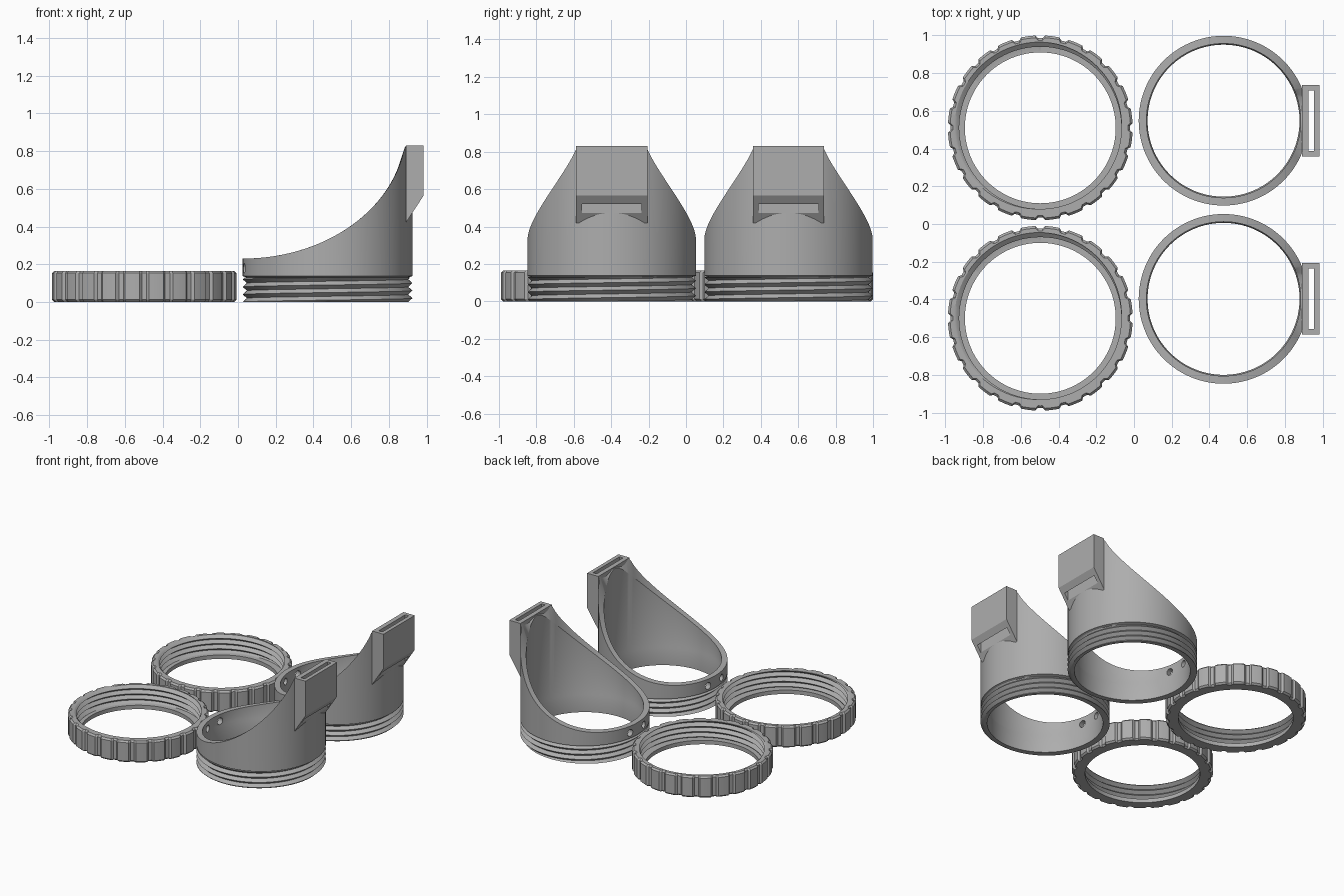
import bpy, bmesh, math

if "Cube" in bpy.data.objects:
    bpy.data.objects.remove(bpy.data.objects["Cube"])

grey = bpy.data.materials.new("plain grey")
grey.diffuse_color = (0.42, 0.42, 0.42, 1)
grey.use_nodes = True
grey.node_tree.nodes["Principled BSDF"].inputs["Base Color"].default_value = grey.diffuse_color
PITCH = 0.04


def finish(bm, name, loc, smooth=True):
    bmesh.ops.remove_doubles(bm, verts=bm.verts, dist=1e-5)
    bmesh.ops.dissolve_degenerate(bm, edges=bm.edges, dist=1e-5)
    bmesh.ops.recalc_face_normals(bm, faces=bm.faces)
    me = bpy.data.meshes.new(name)
    bm.to_mesh(me)
    bm.free()
    ob = bpy.data.objects.new(name, me)
    bpy.context.collection.objects.link(ob)
    ob.location = loc
    me.materials.append(grey)
    if smooth:
        bpy.ops.object.select_all(action='DESELECT')
        ob.select_set(True)
        bpy.context.view_layer.objects.active = ob
        bpy.ops.object.shade_smooth_by_angle(angle=math.radians(25))
    return ob


def thread(t, z0, z1, low, high):
    """Helical thread profile at turn fraction t, clipped to z0..z1."""
    pts = []
    for k in range(-5, int((z1 - z0) / PITCH + 2) * 4):
        z = min(max(z0 + PITCH * (k / 4 + t), z0), z1)
        ph = ((z - z0) / PITCH - t) % 1.0
        f = min(1, max(0, 2 - abs(ph - 0.5) * 4 - 0.5))
        pts.append((low + (high - low) * f, z))
    return pts


def sweep(name, loc, seg, profile):
    """Closed profile swept around z; the profile may change with the step."""
    bm = bmesh.new()
    cols = []
    for i in range(seg + 1):
        a = 2 * math.pi * i / seg
        cols.append([bm.verts.new((r * math.cos(a), r * math.sin(a), z))
                     for r, z in profile(i, i / seg)])
    n = len(cols[0])
    for a, b in zip(cols, cols[1:]):
        for j in range(n):
            bm.faces.new((a[j], b[j], b[(j + 1) % n], a[(j + 1) % n]))
    return finish(bm, name, loc)


def prism(name, loc, outline, y):
    """Outline in x,z extruded from -y to y."""
    bm = bmesh.new()
    ends = [[bm.verts.new((px, s * y, pz)) for px, pz in outline] for s in (-1, 1)]
    for e in ends:
        bm.faces.new(e)
    n = len(outline)
    for j in range(n):
        k = (j + 1) % n
        bm.faces.new((ends[0][j], ends[0][k], ends[1][k], ends[1][j]))
    return finish(bm, name, loc, False)


def cut(ob, cutter):
    cutter.hide_render = True
    cutter.display_type = 'WIRE'
    cutter.hide_set(True)
    m = ob.modifiers.new("cut", 'BOOLEAN')
    m.operation, m.object, m.solver = 'DIFFERENCE', cutter, 'EXACT'


# threaded ring with notched grip
def ring_profile(i, t):
    ro = 0.476 if i % 10 in (9, 0, 1) else 0.49
    return ([(0.40, 0), (ro - 0.012, 0), (ro, 0.012), (ro, 0.153), (ro - 0.012, 0.165)]
            + thread(t, 0.03, 0.165, 0.455, 0.43)[::-1] + [(0.40, 0.03)])


# scooped upper edge of the cup
def rim(x):
    d = min((x + 0.45) / 0.87, 1)
    return min(0.83, 0.23 + 0.70 * (1 - math.sqrt(1 - d * d)))


def cup_profile(i, t):
    c = math.cos(2 * math.pi * t)
    return (thread(t, 0, 0.13, 0.428, 0.45)
            + [(0.432, 0.131), (0.45, 0.137), (0.45, rim(0.45 * c)),
               (0.409, rim(0.409 * c)), (0.409, 0.15), (0.403, 0.13), (0.403, 0)])


for y, side in ((0.51, "back"), (-0.5, "front")):
    sweep(side + "_threaded_ring", (-0.497, y, 0), 240, ring_profile)

for y, side in ((0.548, "back"), (-0.397, "front")):
    loc = (0.475, y, 0)
    cup = sweep(side + "_cup", loc, 144, cup_profile)

    # pair of small holes through the low wall
    bm = bmesh.new()
    for s in (-1, 1):
        a = math.pi + s * math.radians(10.5)
        geo = bmesh.ops.create_cone(bm, cap_ends=True, segments=20, radius1=0.026,
                                    radius2=0.026, depth=0.16)["verts"]
        for v in geo:
            px, py, pz = v.co
            r = 0.43 + pz
            v.co = (r * math.cos(a) - py * math.sin(a),
                    r * math.sin(a) + py * math.cos(a), 0.178 + px)
    cut(cup, finish(bm, side + "_hole_cutter", loc, False))

    # strap holder with slanted underside and a through slot
    box = prism(side + "_strap_holder", loc,
                [(0.415, 0.83), (0.51, 0.83), (0.51, 0.565), (0.415, 0.42)], 0.19)
    slot = prism(side + "_slot_cutter", loc,
                 [(0.45, 0.9), (0.481, 0.9), (0.481, 0.3), (0.45, 0.3)], 0.16)
    cut(box, slot)
